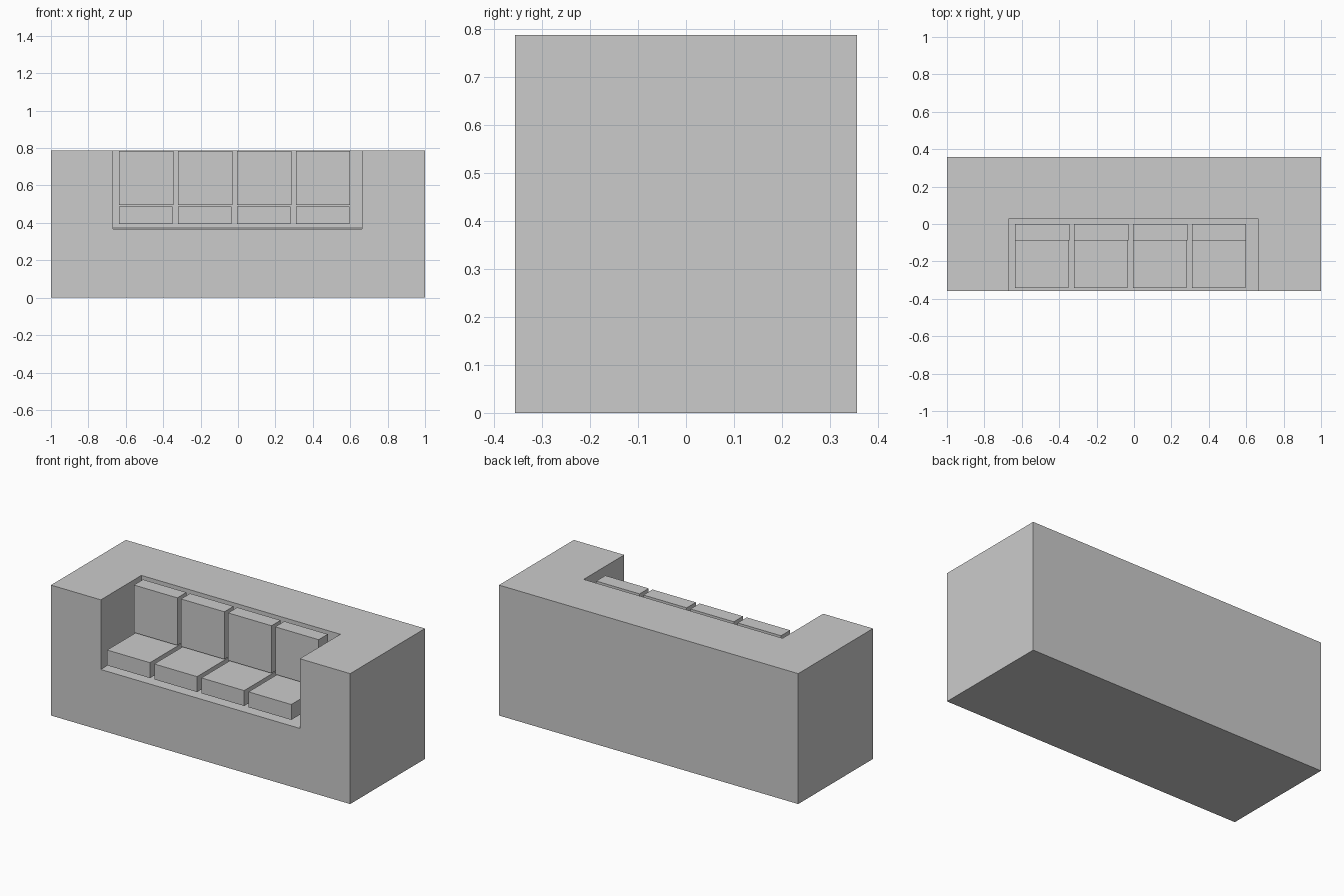
import bpy, bmesh

if "Cube" in bpy.data.objects:
    bpy.data.objects.remove(bpy.data.objects["Cube"])


def new_object(name, bm):
    bmesh.ops.recalc_face_normals(bm, faces=bm.faces[:])
    mesh = bpy.data.meshes.new(name)
    bm.to_mesh(mesh)
    bm.free()
    obj = bpy.data.objects.new(name, mesh)
    bpy.context.collection.objects.link(obj)
    return obj


def prism(name, profile, x0, x1):
    """Extrude a side profile of (y, z) points from x0 to x1."""
    bm = bmesh.new()
    face = bm.faces.new([bm.verts.new((x0, y, z)) for y, z in profile])
    side = bmesh.ops.extrude_face_region(bm, geom=[face])
    verts = [v for v in side["geom"] if isinstance(v, bmesh.types.BMVert)]
    bmesh.ops.translate(bm, verts=verts, vec=(x1 - x0, 0, 0))
    return new_object(name, bm)


def box(name, x, y, z):
    return prism(name, [(y[0], z[0]), (y[1], z[0]), (y[1], z[1]), (y[0], z[1])], *x)


# Solid sofa body
HALF_DEPTH, HEIGHT = 0.357, 0.788
body = box("sofa_body", (-1, 1), (-HALF_DEPTH, HALF_DEPTH), (0, HEIGHT))

# Seating recess, its floor rising slightly towards the back
FRONT_Z, BACK_Z, BACK_Y = 0.367, 0.378, 0.03
slope = (BACK_Z - FRONT_Z) / (BACK_Y + HALF_DEPTH)
cutter_y = -0.5
cutter = prism("recess_cutter",
               [(cutter_y, FRONT_Z + slope * (cutter_y + HALF_DEPTH)),
                (BACK_Y, BACK_Z), (BACK_Y, 1.0), (cutter_y, 1.0)],
               -0.667, 0.663)
cutter.hide_render = True
cut = body.modifiers.new("recess", 'BOOLEAN')
cut.operation = 'DIFFERENCE'
cut.solver = 'EXACT'
cut.object = cutter
bpy.context.view_layer.objects.active = body
bpy.ops.object.modifier_apply(modifier=cut.name)
bpy.data.objects.remove(cutter)

# Four seat cushions with matching back cushions
for i in range(4):
    x = -0.636 + i * 0.315
    box(f"seat_cushion_{i + 1}", (x, x + 0.286), (-0.341, 0.0), (0.394, 0.487))
    box(f"back_cushion_{i + 1}", (x + 0.001, x + 0.291), (-0.087, 0.0), (0.496, 0.783))
